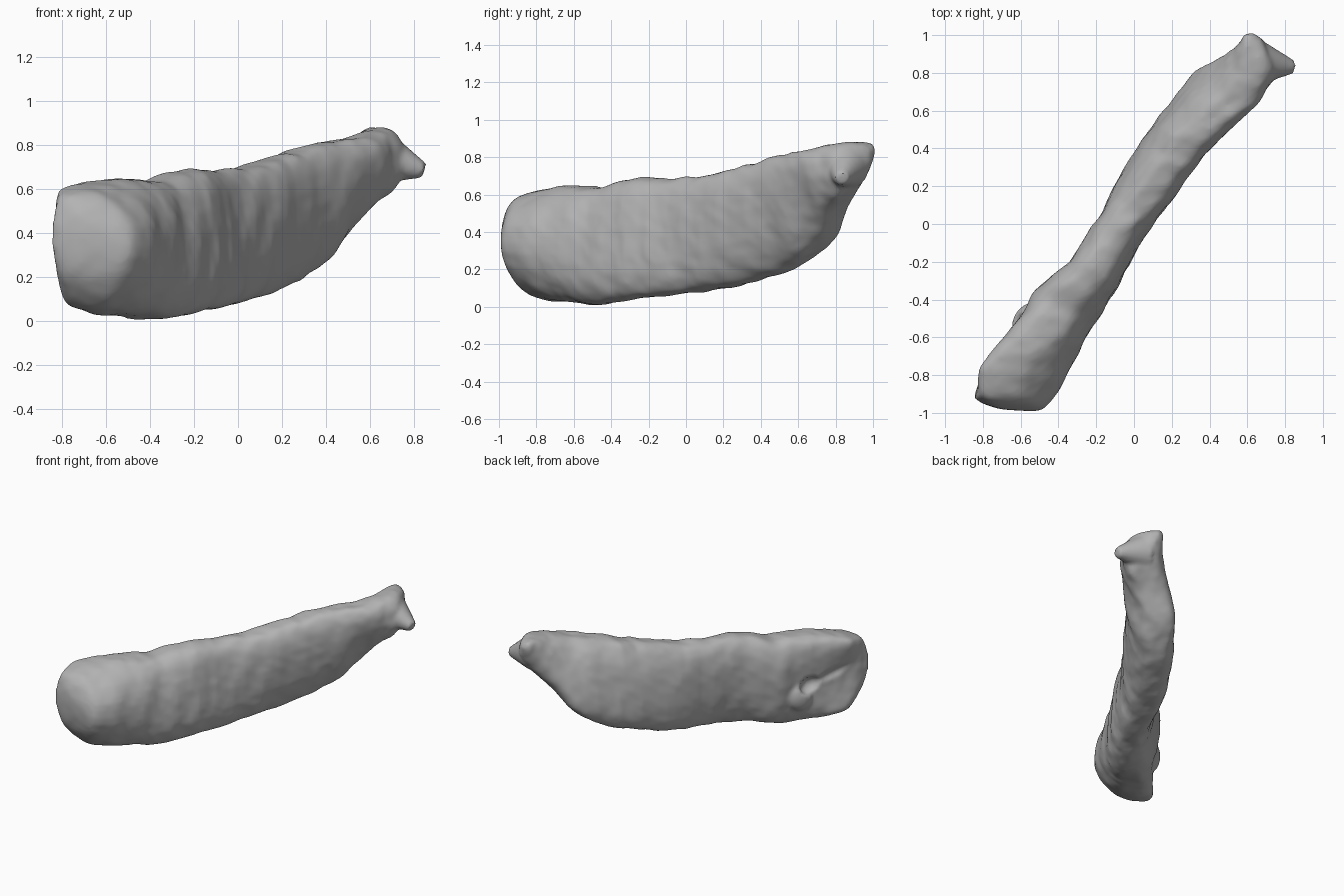
import bpy, bmesh, math
from mathutils import Vector, noise

cube = bpy.data.objects.get("Cube")
if cube:
    bpy.data.objects.remove(cube)

mat = bpy.data.materials.new("stone_grey")
mat.use_nodes = True
GREY = (0.45, 0.45, 0.45, 1)
mat.diffuse_color = GREY
mat.node_tree.nodes["Principled BSDF"].inputs["Base Color"].default_value = GREY

# Long axis of the slab and its thickness direction (towards the back)
ALONG = Vector((0.58, 0.815, 0))
BACK = Vector((-0.815, 0.58, 0))


def place(s, t, z):
    return ALONG * s + BACK * t + Vector((0, 0, z))


def spline(points, steps):
    """Catmull-Rom samples through tuples of any length."""
    pts = [points[0]] + points + [points[-1]]
    for i in range(1, len(pts) - 2):
        for k in range(steps):
            u = k / steps
            yield [0.5 * (2 * b + (c - a) * u + (2 * a - 5 * b + 4 * c - d) * u * u
                          + (3 * b - a - 3 * c + d) * u ** 3)
                   for a, b, c, d in zip(*pts[i - 1:i + 3])]
    yield list(points[-1])


def spow(v, p):
    return math.copysign(abs(v) ** p, v)


def loft(name, stations, steps, sides, bump):
    """Skin oval sections: along, low z, high z, middle, half width, lean, bow."""
    bm = bmesh.new()
    rings = []
    for s, lo, hi, mid, half, lean, bow in spline(stations, steps):
        ring = []
        for k in range(sides):
            a = math.tau * k / sides
            c, h = spow(math.cos(a), 0.68), spow(math.sin(a), 0.85)
            p = place(s, mid + half * c + lean * h + bow * h * h,
                      (lo + hi) / 2 + (hi - lo) / 2 * h)
            out = (BACK * c + Vector((0, 0, 1)) * h).normalized()
            wave = noise.noise(Vector((s * 9, c * 2, p.z * 3))) + 0.5 * noise.noise(p * 18)
            ring.append(bm.verts.new(p + out * wave * bump))
        rings.append(ring)
    for r0, r1 in zip(rings, rings[1:]):
        for k in range(sides):
            n = (k + 1) % sides
            bm.faces.new((r0[k], r0[n], r1[n], r1[k]))
    bm.faces.new(rings[0])
    bm.faces.new(rings[-1])
    bmesh.ops.recalc_face_normals(bm, faces=bm.faces[:])
    me = bpy.data.meshes.new(name)
    bm.to_mesh(me)
    bm.free()
    me.materials.append(mat)
    ob = bpy.data.objects.new(name, me)
    bpy.context.collection.objects.link(ob)
    return ob


def blob(name, centre, size, turn):
    """Ellipsoid sized along, across and up, aligned with the slab."""
    bpy.ops.mesh.primitive_uv_sphere_add(segments=24, ring_count=14, location=place(*centre))
    ob = bpy.context.object
    ob.name = name
    ob.scale = size
    ob.rotation_euler = (0, turn, math.atan2(ALONG.y, ALONG.x))
    ob.data.materials.append(mat)
    return ob


helpers = []


def combine(target, other, operation):
    mod = target.modifiers.new(other.name, 'BOOLEAN')
    mod.object = other
    mod.operation = operation
    mod.solver = 'EXACT'
    other.hide_render = True
    helpers.append(other)


# Main slab, from the blunt front end to the narrow raised end
body = loft("slab_body", [
    (-1.24, .34, .45, .14, .025, 0, 0),
    (-1.20, .20, .56, .08, .085, 0, .03),
    (-1.09, .08, .615, .01, .175, .01, .12),
    (-.95, .035, .635, .005, .19, .01, .10),
    (-.75, .02, .65, .02, .18, .01, .05),
    (-.58, .01, .64, .04, .175, .02, .01),
    (-.36, .04, .69, .02, .145, .02, 0),
    (-.10, .065, .685, .04, .13, .01, 0),
    (.15, .09, .71, .06, .145, -.02, 0),
    (.50, .165, .78, .065, .15, -.04, 0),
    (.70, .245, .82, .045, .15, -.06, 0),
    (.85, .35, .84, .02, .145, -.085, .01),
    (.97, .50, .86, -.01, .14, -.04, 0),
    (1.08, .60, .88, -.025, .13, .01, 0),
    (1.15, .69, .88, .01, .09, .03, 0),
    (1.19, .77, .85, .04, .03, .01, 0)], 6, 48, 0.012)

# Thick blunt spur on the raised end
tip, base = Vector((.845, .83, .685)), Vector((.65, .855, .745))
bpy.ops.mesh.primitive_cone_add(vertices=24, radius1=0.125, radius2=0.035,
                                depth=(tip - base).length)
spur = bpy.context.object
spur.name = "end_spur"
spur.location = (tip + base) / 2
spur.rotation_euler = (tip - base).to_track_quat('Z', 'Y').to_euler()
spur.data.materials.append(mat)
combine(body, spur, 'UNION')

# Broken flake and hollows on the back near the blunt end
combine(body, blob("back_flake", (-.74, .18, .22), (.09, .055, .1), .5), 'UNION')
combine(body, blob("back_hollow", (-.81, .22, .31), (.08, .07, .06), .4), 'DIFFERENCE')
combine(body, blob("back_groove", (-.99, .235, .37), (.2, .06, .05), .35), 'DIFFERENCE')

# Blend the joined parts into one worn surface
remesh = body.modifiers.new("blend", 'REMESH')
remesh.mode = 'VOXEL'
remesh.voxel_size = 0.014
remesh.use_smooth_shade = True
soften = body.modifiers.new("soften", 'SMOOTH')
soften.factor = 0.5
soften.iterations = 3

# Keep only the finished surface
bpy.context.view_layer.update()
final = bpy.data.meshes.new_from_object(body.evaluated_get(bpy.context.evaluated_depsgraph_get()))
body.modifiers.clear()
body.data = final
final.materials.clear()
final.materials.append(mat)
for ob in helpers:
    bpy.data.objects.remove(ob)
bpy.ops.object.select_all(action='DESELECT')
body.select_set(True)
bpy.context.view_layer.objects.active = body
bpy.ops.object.shade_smooth_by_angle(angle=math.radians(40))
